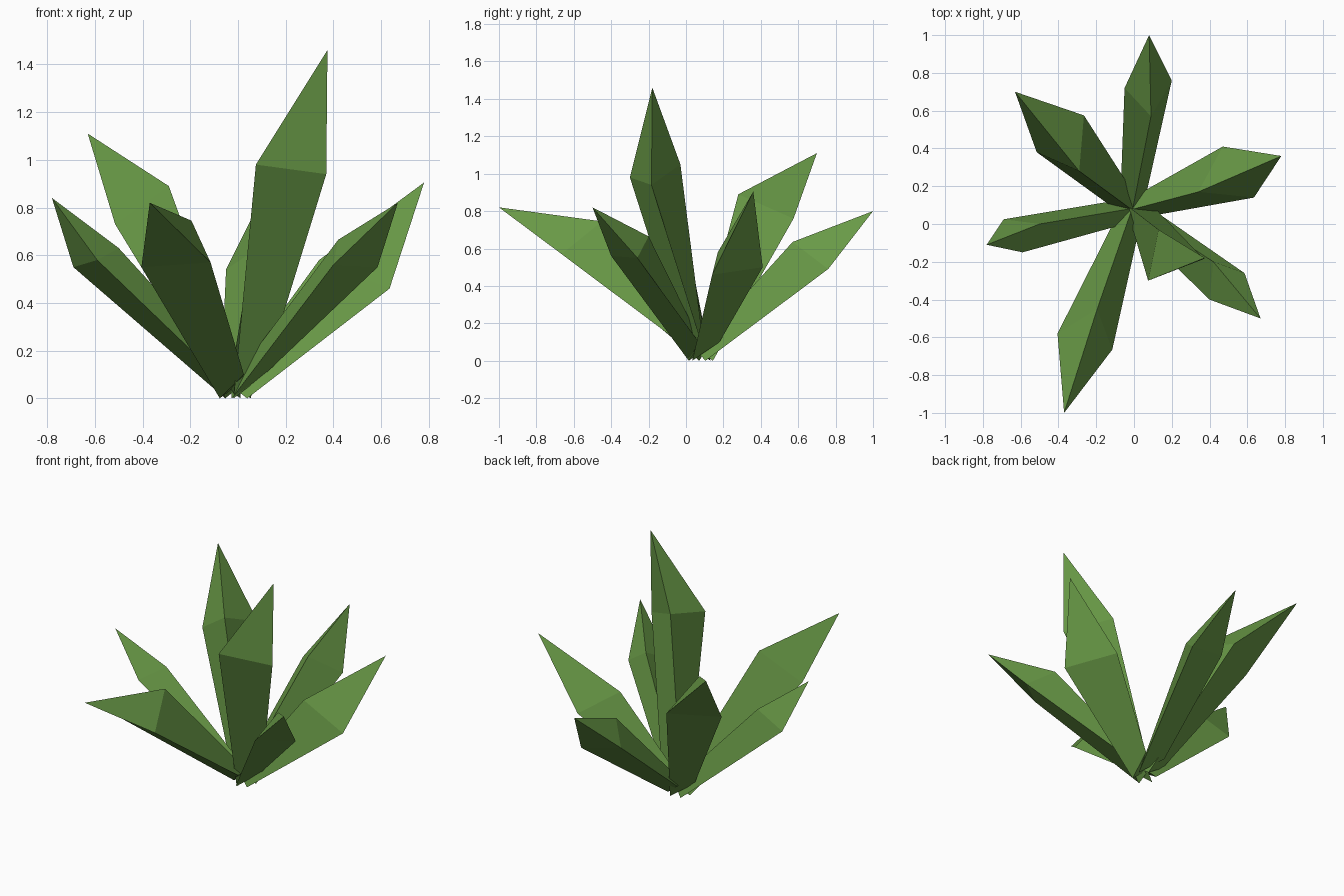
import bpy, bmesh
from mathutils import Vector

if "Cube" in bpy.data.objects:
    bpy.data.objects.remove(bpy.data.objects["Cube"])

green = bpy.data.materials.new("leaf green")
green.diffuse_color = (0.14, 0.32, 0.062, 1)
green.use_nodes = True
green.node_tree.nodes["Principled BSDF"].inputs["Base Color"].default_value = green.diffuse_color

CENTRE = Vector((-0.01, 0.08, 0))   # where all leaves meet


def leaf(name, tip, left, right, ridge):
    """Three-sided leaf: narrow base triangle, wide shoulder triangle, pointed tip."""
    out = Vector((tip[0], tip[1], 0)) - CENTRE
    out.normalize()
    side = Vector((-out.y, out.x, 0))
    # base triangle, placed by outward, sideways and upward offsets
    base = [CENTRE + out * o + side * s + Vector((0, 0, z))
            for o, s, z in ((0.10, 0.07, 0.10), (0.03, -0.06, 0.0), (-0.03, 0.0, 0.06))]
    bm = bmesh.new()
    low = [bm.verts.new(p) for p in base]
    high = [bm.verts.new(p) for p in (left, right, ridge)]
    top = bm.verts.new(tip)
    bm.faces.new(low)
    for i in range(3):
        j = (i + 1) % 3
        bm.faces.new((low[i], low[j], high[j], high[i]))
        bm.faces.new((high[i], high[j], top))
    bmesh.ops.recalc_face_normals(bm, faces=bm.faces)
    mesh = bpy.data.meshes.new(name)
    bm.to_mesh(mesh)
    bm.free()
    mesh.materials.append(green)
    bpy.context.collection.objects.link(bpy.data.objects.new(name, mesh))


# tip, left shoulder, right shoulder, ridge on the inner side
leaf("back_leaf", (0.08, 1.0, 0.80), (-0.05, 0.72, 0.54), (0.20, 0.76, 0.49), (0.09, 0.57, 0.635))
leaf("back_left_leaf", (-0.63, 0.70, 1.11), (-0.515, 0.38, 0.73), (-0.265, 0.575, 0.76), (-0.29, 0.28, 0.89))
leaf("left_leaf", (-0.78, -0.11, 0.84), (-0.59, -0.15, 0.58), (-0.69, 0.025, 0.55), (-0.50, 0.0, 0.63))
leaf("front_leaf", (-0.37, -1.0, 0.82), (-0.115, -0.665, 0.57), (-0.405, -0.58, 0.55), (-0.195, -0.45, 0.745))
leaf("front_right_leaf", (0.67, -0.50, 0.82), (0.585, -0.26, 0.55), (0.40, -0.40, 0.56), (0.42, -0.20, 0.665))
leaf("tall_leaf", (0.375, -0.18, 1.46), (0.37, -0.185, 0.94), (0.075, -0.30, 0.98), (0.13, -0.03, 1.05))
leaf("right_leaf", (0.78, 0.36, 0.905), (0.47, 0.41, 0.50), (0.635, 0.14, 0.46), (0.34, 0.17, 0.58))
